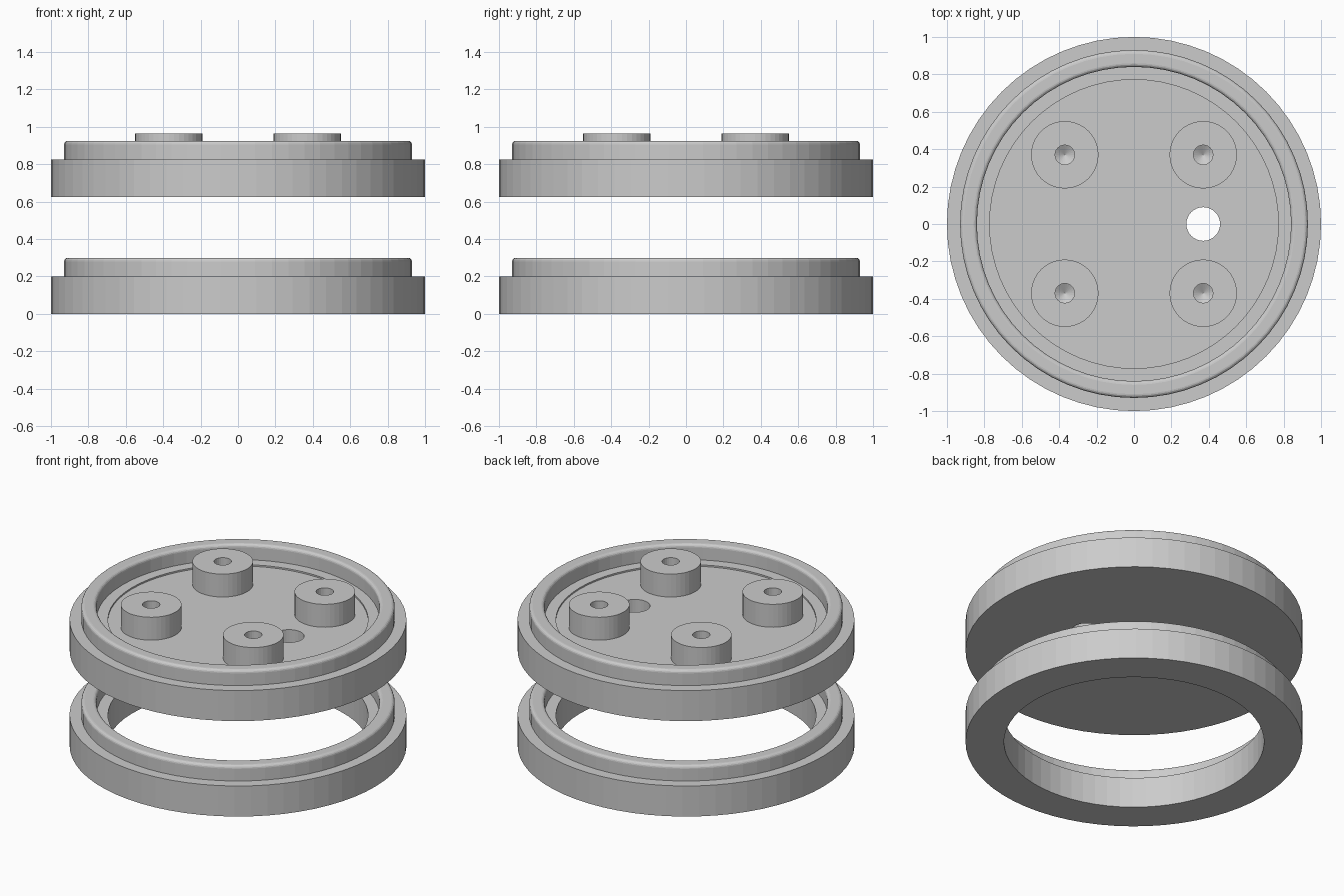
import bpy, math

if "Cube" in bpy.data.objects:
    bpy.data.objects.remove(bpy.data.objects["Cube"])

SEG = 64


def lathe(name, profile, loc=(0, 0, 0), seg=SEG, closed=False):
    """Revolve an (r, z) profile about z; points with r == 0 become poles."""
    verts, rings, faces = [], [], []
    for r, z in profile:
        n = 1 if r == 0 else seg
        rings.append(range(len(verts), len(verts) + n))
        for i in range(n):
            a = 2 * math.pi * i / seg
            verts.append((r * math.cos(a), r * math.sin(a), z))
    pairs = list(zip(rings, rings[1:]))
    if closed:
        pairs.append((rings[-1], rings[0]))
    for a, b in pairs:
        for i in range(seg):
            j = (i + 1) % seg
            quad = [a[i % len(a)], a[j % len(a)], b[j % len(b)], b[i % len(b)]]
            faces.append(list(dict.fromkeys(quad)))
    mesh = bpy.data.meshes.new(name)
    mesh.from_pydata(verts, [], faces)
    mesh.update()
    obj = bpy.data.objects.new(name, mesh)
    obj.location = loc
    bpy.context.collection.objects.link(obj)
    return obj


def arc(cr, cz, rad, a0, a1, n=4):
    return [(cr + rad * math.cos(math.radians(a0 + (a1 - a0) * i / n)),
             cz + rad * math.sin(math.radians(a0 + (a1 - a0) * i / n)))
            for i in range(n + 1)]


def rim(z, top):
    """Outer wall, shoulder and rounded lip, ending on the inner ledge."""
    f = 0.02
    return ([(1.0, z), (1.0, z + 0.2), (0.93, z + 0.2)]
            + arc(0.93 - f, top - f, f, 0, 90)
            + arc(0.84 + f, top - f, f, 90, 180)
            + [(0.84, z + 0.2), (0.772, z + 0.2)])


def cut(target, cutter):
    """Subtract a cutter and bake the result."""
    cutter.hide_render = True
    mod = target.modifiers.new("cut", 'BOOLEAN')
    mod.operation = 'DIFFERENCE'
    mod.solver = 'EXACT'
    mod.object = cutter
    bpy.context.view_layer.objects.active = target
    bpy.ops.object.modifier_apply(modifier=mod.name)


# Lower open ring
lathe("lower_ring", rim(0, 0.3) + [(0.772, 0)], closed=True)

# Upper plate with slightly recessed floor
plate = lathe("upper_plate", [(0, 0.625)] + rim(0.625, 0.925)
              + [(0.772, 0.815), (0, 0.815)])

cutters = []
# Four bosses standing on the floor
for sx in (-1, 1):
    for sy in (-1, 1):
        loc = (0.37 * sx, 0.37 * sy, 0)
        boss = lathe("screw_boss", [(0, 0.80), (0.18, 0.80), (0.18, 0.965), (0, 0.965)],
                     loc, 40)
        mod = plate.modifiers.new("join", 'BOOLEAN')
        mod.operation = 'UNION'
        mod.solver = 'EXACT'
        mod.object = boss
        bpy.context.view_layer.objects.active = plate
        bpy.ops.object.modifier_apply(modifier=mod.name)
        bpy.data.objects.remove(boss)
        # Blind hole with a conical bottom
        cutters.append(lathe("screw_hole_cutter",
                             [(0, 0.765), (0.052, 0.795), (0.052, 1.0), (0, 1.0)], loc, 24))

# Through hole for the cable
cutters.append(lathe("cable_hole_cutter", [(0, 0.5), (0.09, 0.5), (0.09, 1.0), (0, 1.0)],
                     (0.37, 0, 0), 32))
for c in cutters:
    cut(plate, c)
for c in cutters:
    bpy.data.objects.remove(c)
